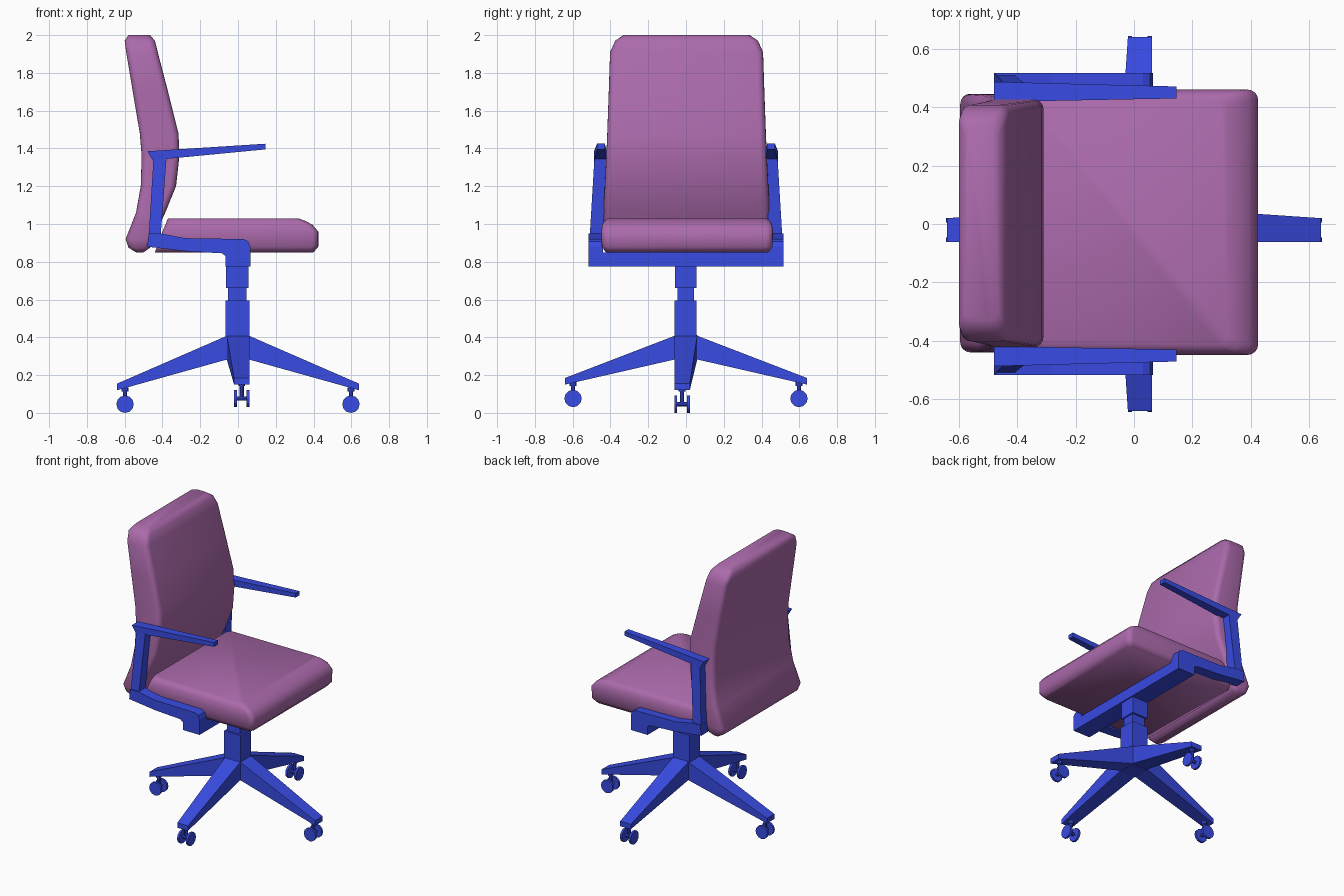
import bpy, bmesh, math
from mathutils import Vector, Matrix

if "Cube" in bpy.data.objects:
    bpy.data.objects.remove(bpy.data.objects["Cube"], do_unlink=True)


def make_material(name, rgb):
    mat = bpy.data.materials.new(name)
    mat.use_nodes = True
    mat.diffuse_color = (*rgb, 1)
    mat.node_tree.nodes["Principled BSDF"].inputs["Base Color"].default_value = (*rgb, 1)
    return mat


MAUVE = make_material("mauve fabric", (0.41, 0.145, 0.41))
BLUE = make_material("blue frame", (0.04, 0.07, 0.76))


def finish(name, bm, mat, smooth=False):
    bmesh.ops.recalc_face_normals(bm, faces=bm.faces)
    for f in bm.faces:
        f.smooth = smooth
    mesh = bpy.data.meshes.new(name)
    bm.to_mesh(mesh)
    bm.free()
    mesh.materials.append(mat)
    obj = bpy.data.objects.new(name, mesh)
    bpy.context.collection.objects.link(obj)
    return obj


def loft(name, rings, mat, smooth=False):
    """Skin a list of equal-length point rings and cap both ends."""
    bm = bmesh.new()
    rows = [[bm.verts.new(p) for p in ring] for ring in rings]
    n = len(rows[0])
    for a, b in zip(rows, rows[1:]):
        for i in range(n):
            j = (i + 1) % n
            bm.faces.new((a[i], a[j], b[j], b[i]))
    bm.faces.new(rows[0])
    bm.faces.new(rows[-1])
    return finish(name, bm, mat, smooth)


def rounded_ring(z, x0, x1, w, yc=0.0, seg=4):
    """Horizontal rectangle with rounded corners."""
    r = min(0.035, (x1 - x0) * 0.35)
    centres = [(x1 - r, w - r), (x0 + r, w - r), (x0 + r, r - w), (x1 - r, r - w)]
    ring = []
    for k, (cx, cy) in enumerate(centres):
        for i in range(seg + 1):
            a = math.pi / 2 * (k + i / seg)
            ring.append((cx + r * math.cos(a), yc + cy + r * math.sin(a), z))
    return ring


def box(name, x, y, z, mat=BLUE):
    return loft(name, [[(x[0], y[0], h), (x[1], y[0], h), (x[1], y[1], h), (x[0], y[1], h)]
                       for h in z], mat)


def side_prism(name, profile, span, side):
    """Side profile (x, z) given thickness by span(x, z) -> inner, outer y."""
    rings = [[(x, side * span(x, z)[k], z) for x, z in profile] for k in (0, 1)]
    return loft(name, rings, BLUE)


def rod(name, start, end, radius, segments=12):
    start, end = Vector(start), Vector(end)
    axis = end - start
    bm = bmesh.new()
    turn = axis.to_track_quat('Z', 'Y').to_matrix().to_4x4()
    bmesh.ops.create_cone(bm, cap_ends=True, segments=segments, radius1=radius, radius2=radius,
                          depth=axis.length, matrix=Matrix.Translation((start + end) / 2) @ turn)
    return finish(name, bm, BLUE)


# Cushions: height, rear x, front x, half width
seat_rows = [(0.85, -0.44, 0.40, 0.43), (0.88, -0.43, 0.425, 0.452), (0.96, -0.40, 0.425, 0.454),
             (0.995, -0.385, 0.395, 0.45), (1.015, -0.377, 0.36, 0.44), (1.03, -0.37, 0.32, 0.42)]
back_rows = [(0.85, -0.54, -0.50, 0.41), (0.875, -0.58, -0.465, 0.435), (0.92, -0.595, -0.45, 0.443),
             (1.06, -0.54, -0.385, 0.44), (1.2, -0.515, -0.328, 0.433), (1.36, -0.51, -0.31, 0.425),
             (1.48, -0.52, -0.315, 0.42), (1.7, -0.557, -0.37, 0.412), (1.91, -0.592, -0.425, 0.405),
             (1.97, -0.6, -0.44, 0.378), (2.0, -0.58, -0.465, 0.335)]
loft("seat_cushion", [rounded_ring(*r, yc=0.006) for r in seat_rows], MAUVE, True)
loft("backrest", [rounded_ring(*r, yc=0.003) for r in back_rows], MAUVE, True)

# Side frames: seat rail, leaning post and armrest
rail = [(-0.48, 0.88), (-0.27, 0.855), (-0.085, 0.845), (-0.065, 0.83), (-0.065, 0.775),
        (0.065, 0.775), (0.065, 0.88), (0.055, 0.908), (0.03, 0.92), (-0.28, 0.925),
        (-0.41, 0.95), (-0.473, 0.95)]
post = [(-0.473, 0.93), (-0.41, 0.93), (-0.378, 1.355), (-0.447, 1.355)]
arm = [(-0.48, 1.385), (-0.447, 1.33), (-0.375, 1.345), (0.145, 1.395), (0.145, 1.425)]


def post_span(x, z):
    t = (z - 0.88) / 0.5
    return 0.44 - 0.02 * t, 0.513 - 0.03 * t


def arm_span(x, z):
    t = (x + 0.48) / 0.625
    return 0.418 + 0.012 * t, 0.487 - 0.016 * t


for label, side in (("left", 1), ("right", -1)):
    side_prism(label + "_seat_rail", rail, lambda x, z: (0.44, 0.517), side)
    side_prism(label + "_arm_post", post, post_span, side)
    side_prism(label + "_armrest", arm, arm_span, side)

# Cross beam and stepped column
box("cross_beam", (-0.065, 0.065), (-0.44, 0.44), (0.775, 0.848))
box("column_top", (-0.064, 0.056), (-0.057, 0.055), (0.66, 0.775))
box("column_neck", (-0.052, 0.046), (-0.046, 0.042), (0.59, 0.665))
box("column_base", (-0.065, 0.06), (-0.06, 0.056), (0.28, 0.595))

# Four tapered legs, each with a twin-wheel caster
legs = [("front", (1, 0), (0, -0.021), 0.0), ("rear", (-1, 0), (0, -0.021), 0.0),
        ("left", (0, 1), (0.02, 0), 0.03), ("right", (0, -1), (0.02, 0), 0.03)]
for label, d, off, lift in legs:
    d, off = Vector((*d, 0)), Vector((*off, 0))
    s = Vector((-d.y, d.x, 0))
    up = Vector((0, 0, 1))
    rings = []
    for r, shift, half, low, high in ((0.05, 0, 0.06, 0.285, 0.412),
                                      (0.64, 1, 0.041, 0.12 + lift, 0.155 + lift)):
        c = d * r + off * shift
        rings.append([c - s * half + up * low, c + s * half + up * low,
                      c + s * half + up * high, c - s * half + up * high])
    loft(label + "_leg", rings, BLUE)

    hub = d * 0.598 + off + up * (0.046 + lift)
    rod(label + "_caster_stem", hub, hub + up * 0.09, 0.011, 8)
    rod(label + "_caster_collar", hub + up * 0.066, hub + up * 0.088, 0.018, 8)
    rod(label + "_caster_axle", hub - s * 0.035, hub + s * 0.035, 0.011, 8)
    for k in (-1, 1):
        rod(label + "_caster_wheel", hub + s * k * 0.026, hub + s * k * 0.041, 0.046)
